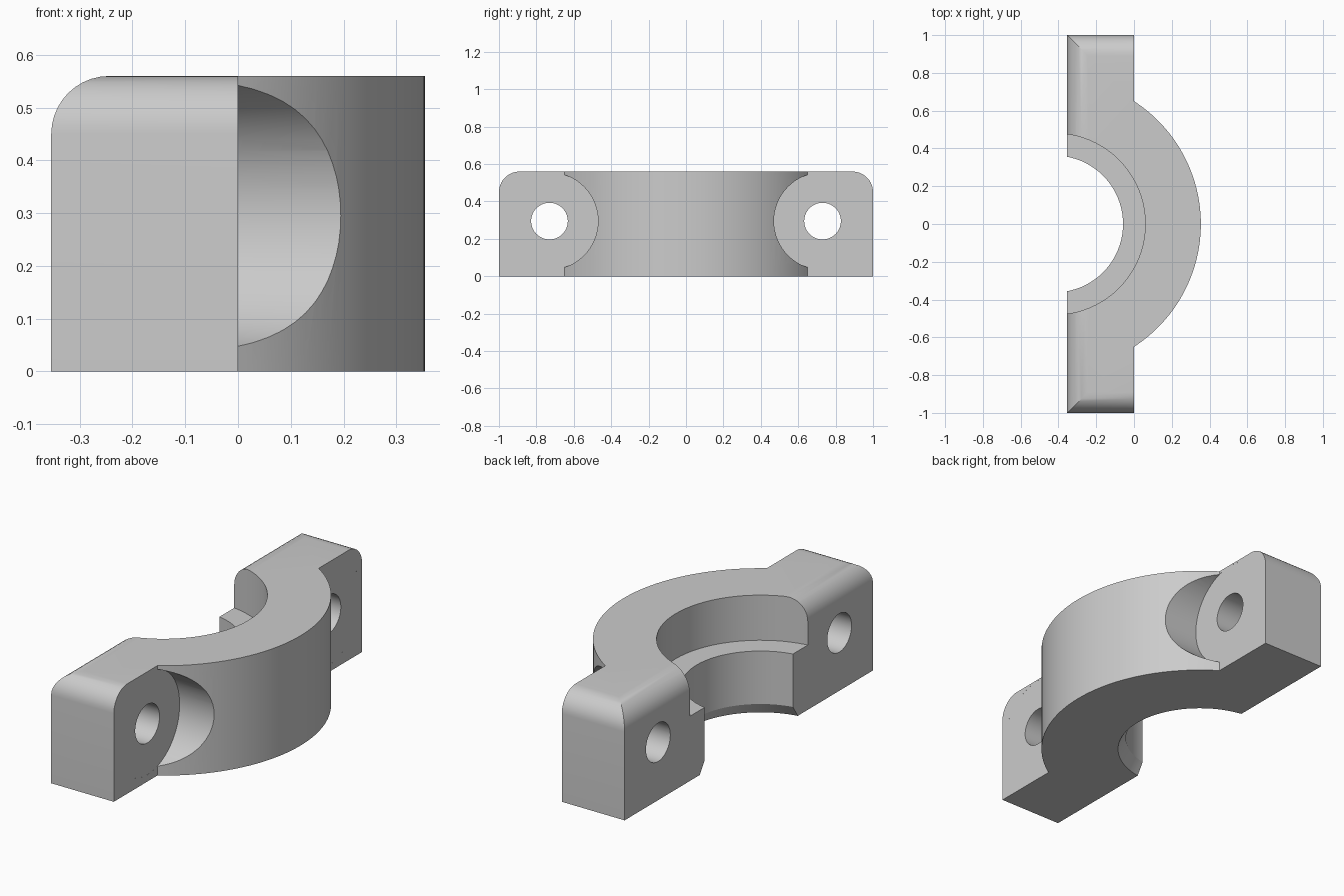
import bpy, bmesh
from math import asin, sin, cos, pi
from mathutils import Matrix, Vector

if "Cube" in bpy.data.objects:
    bpy.data.objects.remove(bpy.data.objects["Cube"])

BACK, HEIGHT = -0.354, 0.56
AXIS_X, OUTER_R = -0.42, 0.774
BOLT_Y, BOLT_Z = 0.73, 0.295

grey = bpy.data.materials.new("machined grey")
grey.use_nodes = True
colour = (0.6, 0.6, 0.6, 1)
grey.diffuse_color = colour
grey.node_tree.nodes["Principled BSDF"].inputs["Base Color"].default_value = colour


def add_object(name, bm):
    bmesh.ops.recalc_face_normals(bm, faces=bm.faces[:])
    mesh = bpy.data.meshes.new(name)
    bm.to_mesh(mesh)
    bm.free()
    mesh.materials.append(grey)
    obj = bpy.data.objects.new(name, mesh)
    bpy.context.collection.objects.link(obj)
    return obj


def x_cylinder(name, y, radius, x0, x1):
    bm = bmesh.new()
    place = Matrix.Translation(((x0 + x1) / 2, y, BOLT_Z)) @ Matrix.Rotation(pi / 2, 4, 'Y')
    bmesh.ops.create_cone(bm, cap_ends=True, segments=64, radius1=radius,
                          radius2=radius, depth=x1 - x0, matrix=place)
    return add_object(name, bm)


# Half ring with two ears, extruded from its plan outline
half = asin(0.65 / OUTER_R)
steps = 48
angles = [-half + 2 * half * i / steps for i in range(steps + 1)]
arc = [(AXIS_X + OUTER_R * cos(a), OUTER_R * sin(a)) for a in angles]
outline = [(BACK, -1), (0, -1)] + arc + [(0, 1), (BACK, 1)]
bm = bmesh.new()
base = bm.faces.new([bm.verts.new((x, y, 0)) for x, y in outline])
top = bmesh.ops.extrude_face_region(bm, geom=[base])["geom"]
bmesh.ops.translate(bm, verts=[v for v in top if isinstance(v, bmesh.types.BMVert)],
                    vec=(0, 0, HEIGHT))

# Rounded upper corners at the ear ends
ends = [e for e in bm.edges
        if all(abs(v.co.y) > 0.99 and v.co.z > 0.5 for v in e.verts)]
bmesh.ops.bevel(bm, geom=ends, offset=0.11, segments=10, profile=0.5, affect='EDGES')
clamp = add_object("clamp_half", bm)

# Stepped bore with a chamfer at the bottom, as a turned cutter
profile = [(0, -0.1), (0.4, -0.1), (0.4, 0), (0.362, 0.06), (0.362, 0.33),
           (0.48, 0.33), (0.48, 0.7), (0, 0.7)]
bm = bmesh.new()
verts = [bm.verts.new((AXIS_X + r, 0, z)) for r, z in profile]
edges = [bm.edges.new(pair) for pair in zip(verts, verts[1:])]
bmesh.ops.spin(bm, geom=verts + edges, cent=(AXIS_X, 0, 0), axis=(0, 0, 1),
               angle=2 * pi, steps=80)
bmesh.ops.remove_doubles(bm, verts=bm.verts[:], dist=0.0001)
cutters = [add_object("bore_cutter", bm)]

# Bolt holes and round clearance pockets
for side, sign in (("right", -1), ("left", 1)):
    cutters.append(x_cylinder(side + "_bolt_hole_cutter", sign * BOLT_Y, 0.098, -0.6, 0.3))
    cutters.append(x_cylinder(side + "_pocket_cutter", sign * BOLT_Y, 0.26, 0, 0.6))

for cutter in cutters:
    cutter.hide_render = True
    cut = clamp.modifiers.new(cutter.name, 'BOOLEAN')
    cut.operation = 'DIFFERENCE'
    cut.solver = 'EXACT'
    cut.object = cutter

# Bake the cuts, then drop the cutters
graph = bpy.context.evaluated_depsgraph_get()
result = bpy.data.meshes.new_from_object(clamp.evaluated_get(graph))
clamp.modifiers.clear()
clamp.data = result
for cutter in cutters:
    bpy.data.objects.remove(cutter)

# Keep the single material and smooth the curved walls
result.materials.clear()
result.materials.append(grey)
for face in result.polygons:
    face.material_index = 0
bpy.ops.object.select_all(action='DESELECT')
clamp.select_set(True)
bpy.context.view_layer.objects.active = clamp
bpy.ops.object.shade_smooth_by_angle(angle=0.45)
